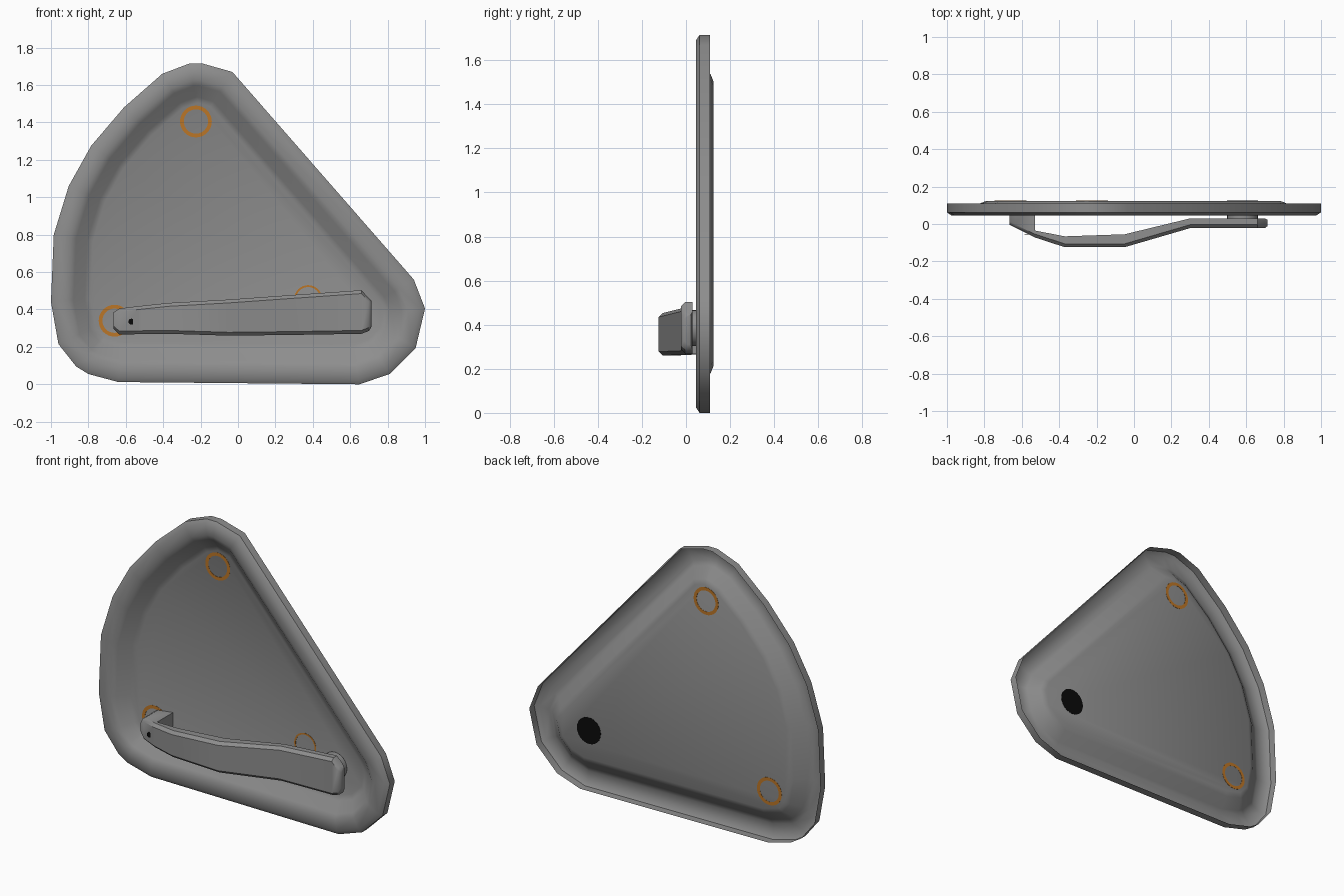
import bpy, bmesh, math
from mathutils import Vector

if "Cube" in bpy.data.objects:
    bpy.data.objects.remove(bpy.data.objects["Cube"])


def mat(name, col):
    m = bpy.data.materials.new(name)
    m.diffuse_color = (*col, 1)
    m.use_nodes = True
    m.node_tree.nodes["Principled BSDF"].inputs["Base Color"].default_value = m.diffuse_color
    return m


GREY = mat("grey metal", (0.27, 0.27, 0.27))
ORANGE = mat("orange", (0.50, 0.18, 0.02))
BLACK = mat("black", (0.003, 0.003, 0.003))


def finish(name, bm, material, fix=True, angle=40):
    if fix:
        bmesh.ops.recalc_face_normals(bm, faces=bm.faces[:])
    me = bpy.data.meshes.new(name)
    bm.to_mesh(me)
    bm.free()
    me.materials.append(material)
    ob = bpy.data.objects.new(name, me)
    bpy.context.collection.objects.link(ob)
    bpy.ops.object.select_all(action='DESELECT')
    ob.select_set(True)
    bpy.context.view_layer.objects.active = ob
    bpy.ops.object.shade_smooth_by_angle(angle=math.radians(angle))
    return ob


def bridge(bm, a, b):
    n = len(a)
    for k in range(n):
        bm.faces.new((a[k], a[(k + 1) % n], b[(k + 1) % n], b[k]))


def inset(pts, d):
    """Mitred inward offset of a counter-clockwise outline."""
    out = []
    for i, p in enumerate(pts):
        e1 = (p - pts[i - 1]).normalized()
        e2 = (pts[(i + 1) % len(pts)] - p).normalized()
        n1, n2 = Vector((-e1.y, e1.x)), Vector((-e2.y, e2.x))
        out.append(p + (n1 + n2) * d / (1 + n1.dot(n2)))
    return out


# Dished sheet plate: rounded triangular outline, raised rim, recessed floor
outline = [Vector(p) for p in (
    (-0.64, 0.012), (0.65, 0.0), (0.81, 0.055), (0.95, 0.195), (1.0, 0.405),
    (0.94, 0.56), (-0.03, 1.67), (-0.19, 1.715), (-0.26, 1.715), (-0.405, 1.66),
    (-0.61, 1.48), (-0.785, 1.275), (-0.905, 1.06), (-0.985, 0.80), (-1.0, 0.44),
    (-0.96, 0.215), (-0.865, 0.095), (-0.80, 0.055))]
FLOOR = 0.124
profile = [(0, 0.11), (0, 0.062), (0.025, 0.045), (0.09, 0.045),
           (0.12, 0.06), (0.18, 0.112), (0.21, FLOOR)]
bm = bmesh.new()
loops = [[bm.verts.new((p.x, y, p.y)) for p in inset(outline, d)] for d, y in profile]
for a, b in zip(loops, loops[1:]):
    bridge(bm, a, b)
bm.faces.new(loops[-1])
finish("dished_plate", bm, GREY, fix=False, angle=50)


# Curved lever handle: lofted stations (x, front y, back y, low z, high z)
def loft(name, stations, c=0.018):
    bm = bmesh.new()
    rings = []
    for x, f, b, lo, hi in stations:
        sec = ((b, lo), (f + c, lo), (f, lo + c), (f, hi - c), (f + c, hi), (b, hi))
        rings.append([bm.verts.new((x, y, z)) for y, z in sec])
    for a, b in zip(rings, rings[1:]):
        bridge(bm, a, b)
    bm.faces.new(rings[0])
    bm.faces.new(rings[-1])
    return finish(name, bm, GREY)


loft("lever_handle", [
    (-0.53, -0.072, -0.035, 0.268, 0.418),
    (-0.37, -0.124, -0.066, 0.270, 0.435),
    (-0.05, -0.124, -0.055, 0.260, 0.453),
    (0.30, -0.022, 0.030, 0.264, 0.478),
    (0.66, -0.022, 0.030, 0.270, 0.503),
    (0.70, -0.022, 0.030, 0.285, 0.460),
    (0.715, -0.010, 0.022, 0.310, 0.445)])
loft("lever_foot", [
    (-0.665, -0.005, 0.12, 0.295, 0.385),
    (-0.635, -0.020, 0.12, 0.266, 0.405),
    (-0.53, -0.072, 0.12, 0.268, 0.418)])


# Round parts along y
def disc(name, x, z, r, y0, y1, material, n=24, hole=0):
    bm = bmesh.new()

    def ring(rad, y):
        return [bm.verts.new((x + rad * math.cos(t * math.tau / n), y,
                              z + rad * math.sin(t * math.tau / n))) for t in range(n)]
    a, b = ring(r, y0), ring(r, y1)
    bridge(bm, a, b)
    if hole:
        c, d = ring(hole, y0), ring(hole, y1)
        bridge(bm, a, c)
        bridge(bm, b, d)
        bridge(bm, c, d)
    else:
        bm.faces.new(a)
        bm.faces.new(b)
    return finish(name, bm, material)


disc("pivot_hub", 0.58, 0.385, 0.082, 0.028, 0.1235, GREY)
disc("pivot_back_cap", 0.58, 0.385, 0.082, 0.1235, 0.1255, BLACK)
disc("lever_pin_hole", -0.57, 0.335, 0.016, -0.057, -0.053, BLACK, n=12)

# Orange rings on the floor
for i, (x, z, y1) in enumerate(((-0.225, 1.405, 0.1252), (-0.66, 0.34, 0.1252),
                                (0.375, 0.455, 0.1238))):
    disc(f"floor_ring_{i + 1}", x, z, 0.085 if i < 2 else 0.075, 0.1225, y1, ORANGE,
         n=32, hole=0.065)
